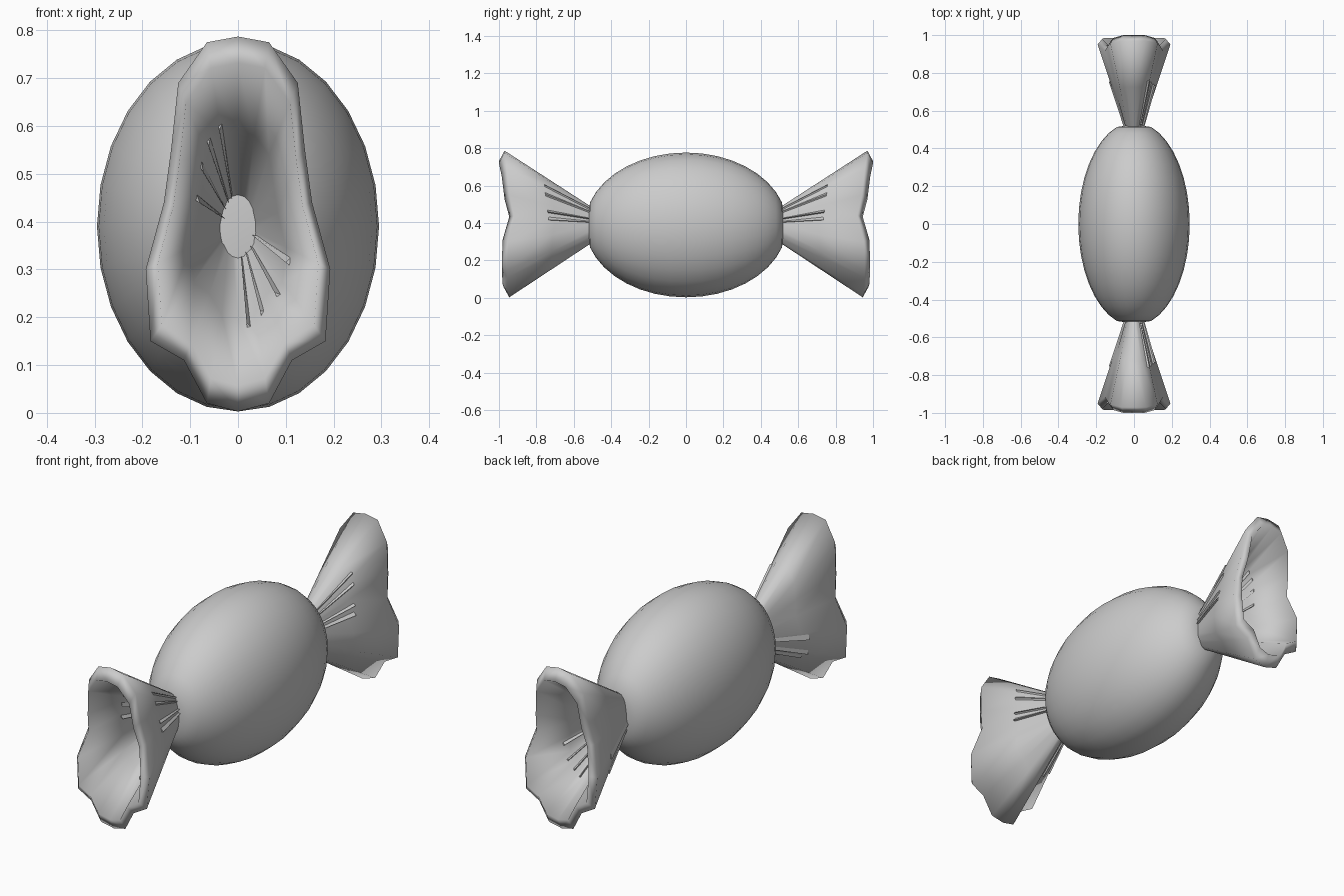
import bpy, bmesh, math
from mathutils import Vector

cube = bpy.data.objects.get("Cube")
if cube:
    bpy.data.objects.remove(cube)

grey = bpy.data.materials.new("wrapper_grey")
grey.use_nodes = True
COLOUR = (0.6, 0.6, 0.6, 1)
grey.diffuse_color = COLOUR
grey.node_tree.nodes["Principled BSDF"].inputs["Base Color"].default_value = COLOUR

MID = 0.39   # height of the long axis


def finish(bm, name):
    bmesh.ops.recalc_face_normals(bm, faces=bm.faces)
    mesh = bpy.data.meshes.new(name)
    bm.to_mesh(mesh)
    bm.free()
    mesh.materials.append(grey)
    obj = bpy.data.objects.new(name, mesh)
    bpy.context.collection.objects.link(obj)
    return obj


# Body: an ellipsoid lying along y with flattened ends
bm = bmesh.new()
bmesh.ops.create_uvsphere(bm, u_segments=28, v_segments=20, radius=1)
for v in bm.verts:
    x, y, z = v.co
    v.co = (0.295 * x, max(-0.52, min(0.52, 0.54 * z)), MID + 0.387 * y)
body = finish(bm, "candy_body")
for p in body.data.polygons:
    p.use_smooth = True

# Half of the scalloped rim, from top to bottom: x, y, z
RIM = [(0, .97, .787), (.065, .97, .775), (.125, .955, .69), (.14, .94, .55),
       (.155, .915, .44), (.193, .95, .30), (.183, .955, .15),
       (.113, .955, .11), (.065, .95, .02), (0, .945, .003)]
HALF = len(RIM) - 1


def wall(u, v, inside):
    """Point on the wrapper: u runs down the rim, v from neck to rim."""
    i = min(int(u), HALF - 1)
    rim = Vector(RIM[i]).lerp(Vector(RIM[i + 1]), u - i)
    angle = math.pi * u / HALF
    if inside:
        rim = Vector((rim.x * 0.87, rim.y + 0.03, MID + (rim.z - MID) * 0.86))
        neck = Vector((.032 * math.sin(angle), .50, MID + .055 * math.cos(angle)))
    else:
        neck = Vector((.036 * math.sin(angle), .48, MID + .08 * math.cos(angle)))
    return neck.lerp(rim, v)


def place(p, side, end):
    return Vector((p.x * side, p.y * end, p.z))


def tail(end, name):
    # Thick flared sheet: outer wall out to the rim, then back down the inside
    bm = bmesh.new()
    path = [(0, False), (.5, False), (1, False), (1, True), (.5, True), (0, True)]
    rings = []
    for v, inside in path:
        ring = []
        for k in range(2 * HALF):
            u, side = (k, 1) if k <= HALF else (2 * HALF - k, -1)
            ring.append(bm.verts.new(place(wall(u, v, inside), side, end)))
        rings.append(ring)
    for a, b in zip(rings, rings[1:]):
        for k in range(2 * HALF):
            n = (k + 1) % (2 * HALF)
            bm.faces.new((a[k], a[n], b[n], b[k]))
    for f in bm.faces:
        f.smooth = True
    return finish(bm, name)


def pleats(end, name):
    # Fine stepped creases running from the neck to the middle of the sheet
    bm = bmesh.new()
    groups = [(1, False, (1.8, 2.4, 3.5, 4.0)), (-1, False, (5.2, 6.0, 6.8)),
              (-1, True, (1.0, 1.7, 2.5, 3.5)), (1, True, (5.3, 6.5, 7.5, 8.4))]
    for side, inside, places in groups:
        for u in places:
            ends = []
            for v in (.06, .58):
                upper = wall(u - .1, v, inside)
                lower = wall(u + .1, v, inside)
                out = Vector((lower.x, 0, lower.z - MID)).normalized()
                apex = lower + out * (-.01 if inside else .01)
                ends.append([bm.verts.new(place(p, side, end))
                             for p in (upper, lower, apex)])
            a, b = ends
            for k in range(3):
                n = (k + 1) % 3
                bm.faces.new((a[k], a[n], b[n], b[k]))
            bm.faces.new(a)
            bm.faces.new(b)
    return finish(bm, name)


for end, word in ((-1, "front"), (1, "back")):
    tail(end, word + "_wrapper_tail")
    pleats(end, word + "_wrapper_pleats")
